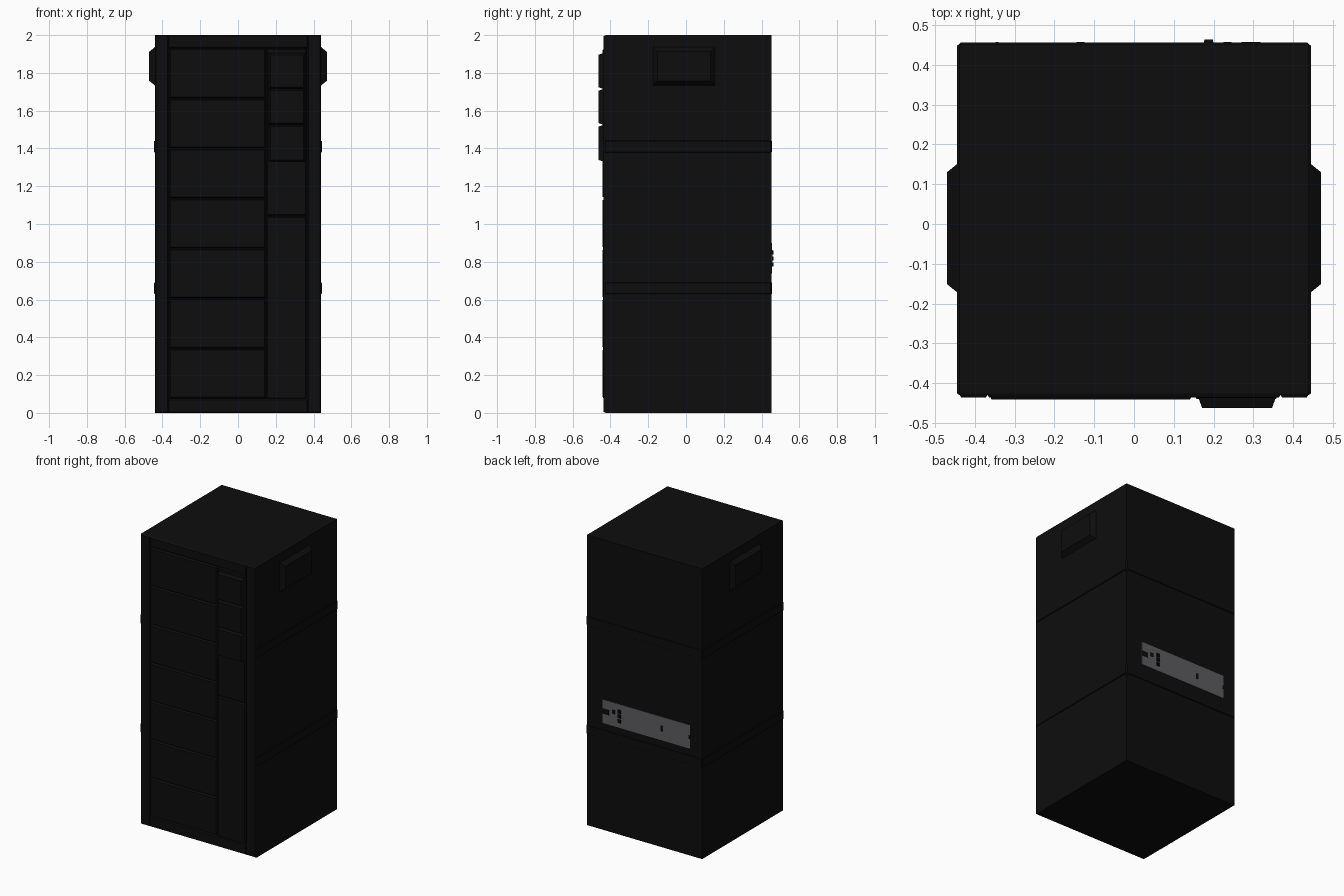
import bpy, bmesh
from mathutils import Vector

if "Cube" in bpy.data.objects:
    bpy.data.objects.remove(bpy.data.objects["Cube"])


def material(name, c):
    m = bpy.data.materials.new(name)
    m.diffuse_color = (*c, 1)
    m.use_nodes = True
    m.node_tree.nodes["Principled BSDF"].inputs["Base Color"].default_value = m.diffuse_color
    return m


black = material("cabinet black", (0.004, 0.004, 0.004))
grey = material("plate grey", (0.11, 0.11, 0.12))


def slab(name, lo, hi, mat=black, axis=None, sign=1, inset=0.0):
    """Box from lo to hi; the face looking along sign*axis may shrink by inset."""
    lo, hi = Vector(lo), Vector(hi)
    mid, size = (lo + hi) / 2, hi - lo
    bm = bmesh.new()
    bmesh.ops.create_cube(bm, size=1)
    for v in bm.verts:
        outer = axis is not None and v.co[axis] * sign > 0
        for i in range(3):
            s = size[i] - (2 * inset if outer and i != axis else 0)
            v.co[i] = mid[i] + v.co[i] * s
    me = bpy.data.meshes.new(name)
    bm.to_mesh(me)
    bm.free()
    me.materials.append(mat)
    ob = bpy.data.objects.new(name, me)
    bpy.context.collection.objects.link(ob)
    return ob


# Cabinet body
slab("cabinet_body", (-0.44, -0.426, 0), (0.44, 0.452, 2))

# Front frame with chamfered bars
for s, side in ((-1, "left"), (1, "right")):
    a, b = sorted((s * 0.366, s * 0.44))
    slab(f"frame_post_{side}", (a, -0.436, 0), (b, -0.426, 2), axis=1, sign=-1, inset=0.006)
for label, z0, z1 in (("bottom", 0, 0.075), ("top", 1.93, 2)):
    slab(f"frame_bar_{label}", (-0.37, -0.436, z0), (0.37, -0.426, z1), axis=1, sign=-1, inset=0.006)

# Stack of seven module fronts
step = (1.93 - 0.075) / 7
for i in range(7):
    z = 0.075 + i * step
    slab(f"module_front_{i + 1}", (-0.364, -0.441, z + 0.002), (0.147, -0.426, z + step - 0.002),
         axis=1, sign=-1, inset=0.006)

# Control column with raised blocks
slab("column_lower_panel", (0.152, -0.440, 0.075), (0.362, -0.426, 1.04), axis=1, sign=-1, inset=0.005)
slab("column_upper_panel", (0.152, -0.437, 1.045), (0.362, -0.426, 1.93), axis=1, sign=-1, inset=0.005)
for i, (z0, z1) in enumerate(((1.33, 1.525), (1.525, 1.715), (1.715, 1.905))):
    slab(f"column_block_{i + 1}", (0.162, -0.462, z0), (0.356, -0.437, z1), axis=1, sign=-1, inset=0.009)

# Bands around the sides and back
for label, z in (("lower", 0.66), ("upper", 1.41)):
    for s, side in ((-1, "left"), (1, "right")):
        a, b = sorted((s * 0.438, s * 0.445))
        slab(f"{label}_band_{side}", (a, -0.43, z - 0.032), (b, 0.452, z + 0.032), axis=0, sign=s, inset=0.004)
    slab(f"{label}_band_back", (-0.44, 0.45, z - 0.032), (0.44, 0.456, z + 0.032), axis=1, sign=1, inset=0.004)

# Tapered side handles
for s, side in ((-1, "left"), (1, "right")):
    a, b = sorted((s * 0.438, s * 0.47))
    slab(f"side_handle_{side}", (a, -0.177, 1.732), (b, 0.156, 1.938), axis=0, sign=s, inset=0.026)

# Rear connector plate with sockets
slab("rear_plate", (-0.348, 0.45, 0.738), (0.318, 0.455, 0.90), mat=grey)
for i, z in enumerate((0.785, 0.818, 0.85)):
    slab(f"rear_plug_{i + 1}", (0.175, 0.452, z - 0.012), (0.2, 0.464, z + 0.012), axis=1, sign=1, inset=0.002)
slab("rear_socket_left", (0.27, 0.452, 0.803), (0.318, 0.457, 0.838))
slab("rear_socket_middle", (0.225, 0.452, 0.822), (0.245, 0.457, 0.85))
slab("rear_socket_right", (-0.145, 0.452, 0.80), (-0.125, 0.457, 0.838))
slab("rear_socket_edge", (-0.348, 0.452, 0.805), (-0.34, 0.457, 0.83))
